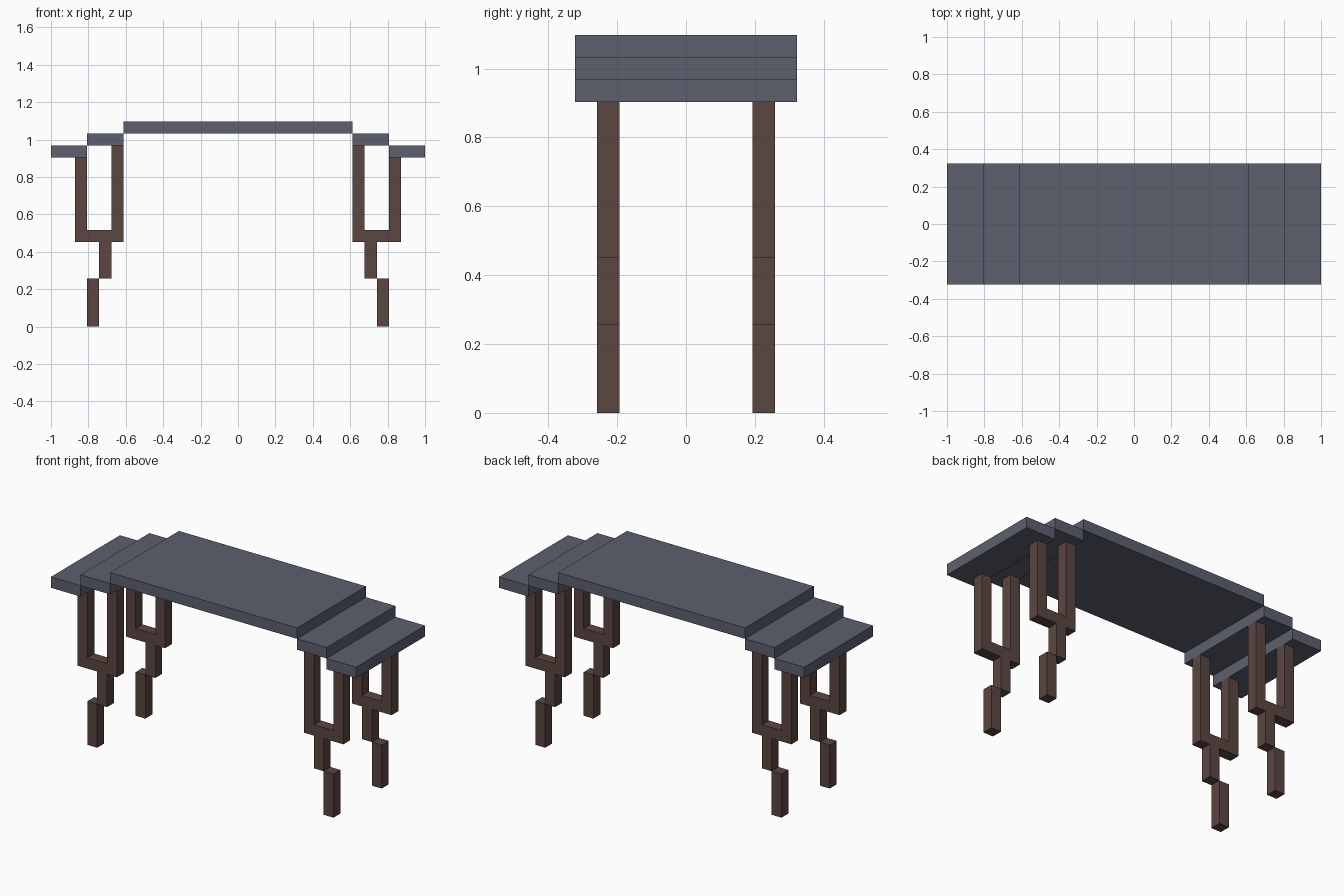
import bpy
import bmesh

if "Cube" in bpy.data.objects:
    bpy.data.objects.remove(bpy.data.objects["Cube"])

U = 2 / 31  # one block; the table is 31 blocks long


def srgb(r, g, b):
    lin = [c / 255 / 12.92 if c <= 10 else ((c / 255 + 0.055) / 1.055) ** 2.4 for c in (r, g, b)]
    return (*lin, 1.0)


def material(name, rgb):
    m = bpy.data.materials.new(name)
    m.diffuse_color = srgb(*rgb)
    m.use_nodes = True
    m.node_tree.nodes["Principled BSDF"].inputs["Base Color"].default_value = m.diffuse_color
    return m


SLATE = material("slate grey", (93, 96, 111))
BROWN = material("dark brown", (91, 70, 64))


def extrude_profile(name, profile, y0, y1, mat, side=1):
    """Extrude an (x, z) outline along y, all in blocks; side=-1 mirrors it in x."""
    bm = bmesh.new()
    face = bm.faces.new([bm.verts.new((side * x * U, y0 * U, z * U)) for x, z in profile])
    new = bmesh.ops.extrude_face_region(bm, geom=[face])["geom"]
    verts = [v for v in new if isinstance(v, bmesh.types.BMVert)]
    bmesh.ops.translate(bm, verts=verts, vec=(0, (y1 - y0) * U, 0))
    bmesh.ops.recalc_face_normals(bm, faces=bm.faces)
    mesh = bpy.data.meshes.new(name)
    bm.to_mesh(mesh)
    bm.free()
    mesh.materials.append(mat)
    obj = bpy.data.objects.new(name, mesh)
    bpy.context.collection.objects.link(obj)
    return obj


def rect(x0, x1, z0, z1):
    return [(x0, z0), (x1, z0), (x1, z1), (x0, z1)]


# Main table top
extrude_profile("table_top", rect(-9.5, 9.5, 16, 17), -5, 5, SLATE)

# Two-pronged fork with an offset shin below it
FORK = [(10.5, 4), (11.5, 4), (11.5, 7), (13.5, 7), (13.5, 14), (12.5, 14),
        (12.5, 8), (10.5, 8), (10.5, 15), (9.5, 15), (9.5, 7), (10.5, 7)]

for side, end in ((-1, "left"), (1, "right")):
    # Stepped end slabs
    extrude_profile(f"{end}_upper_step", rect(9.5, 12.5, 15, 16), -5, 5, SLATE, side)
    extrude_profile(f"{end}_lower_step", rect(12.5, 15.5, 14, 15), -5, 5, SLATE, side)
    # Legs at front and back
    for y, row in ((-4, "front"), (3, "back")):
        extrude_profile(f"{row}_{end}_leg_fork", FORK, y, y + 1, BROWN, side)
        extrude_profile(f"{row}_{end}_foot", rect(11.5, 12.5, 0, 4), y, y + 1, BROWN, side)
